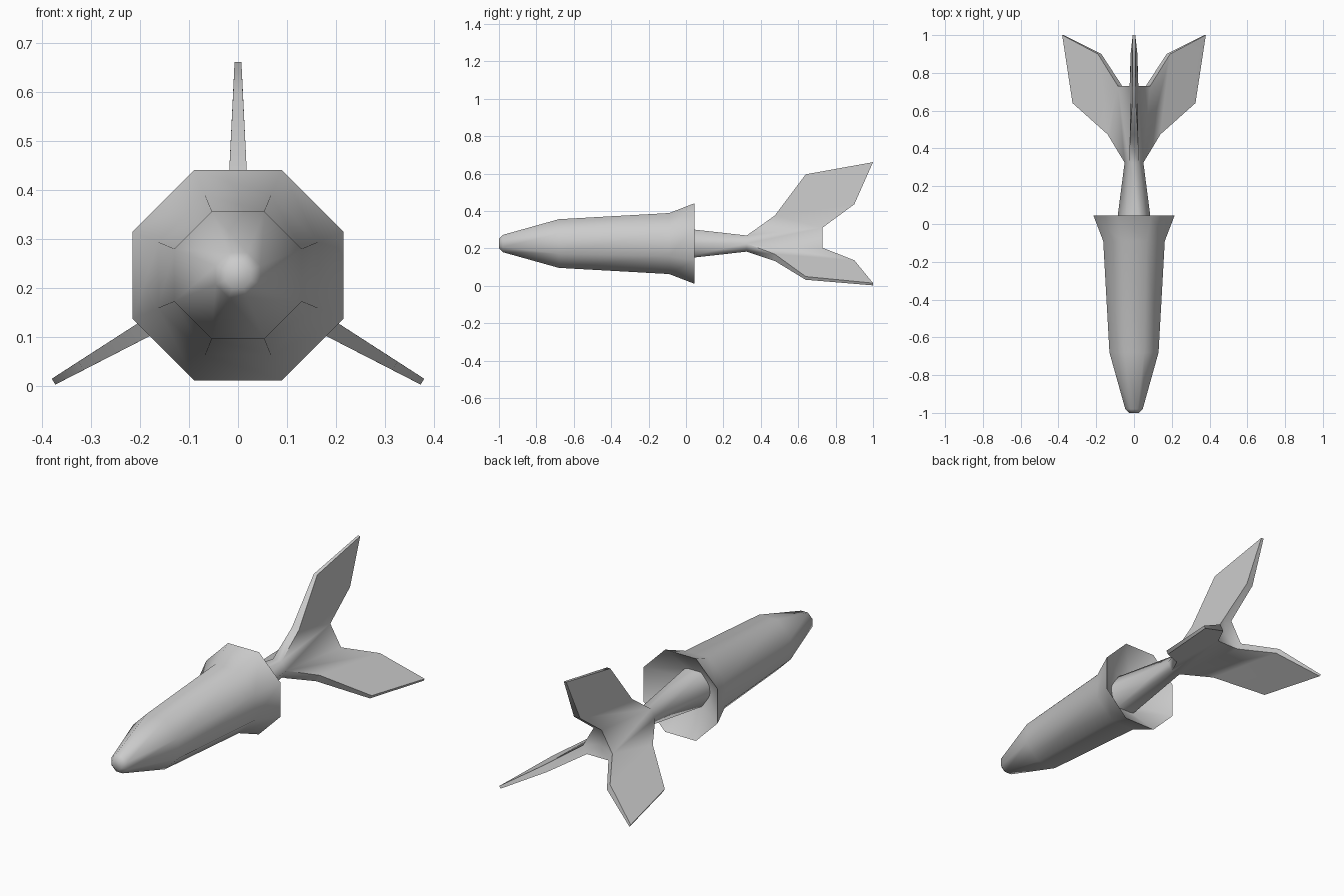
import bpy
import bmesh
from math import cos, sin, tan, pi, radians
from mathutils import Vector

cube = bpy.data.objects.get("Cube")
if cube:
    bpy.data.objects.remove(cube, do_unlink=True)

AXIS_Z = 0.226

grey = bpy.data.materials.new("plain_grey")
grey.use_nodes = True
grey.diffuse_color = (0.6, 0.6, 0.6, 1)
grey.node_tree.nodes["Principled BSDF"].inputs["Base Color"].default_value = (0.6, 0.6, 0.6, 1)


def finish(name, bm, angle):
    bmesh.ops.recalc_face_normals(bm, faces=bm.faces)
    mesh = bpy.data.meshes.new(name)
    bm.to_mesh(mesh)
    bm.free()
    mesh.materials.append(grey)
    obj = bpy.data.objects.new(name, mesh)
    bpy.context.collection.objects.link(obj)
    bpy.ops.object.select_all(action="DESELECT")
    obj.select_set(True)
    bpy.context.view_layer.objects.active = obj
    bpy.ops.object.shade_smooth_by_angle(angle=radians(angle))
    return obj


def point(bm, a, y, r, h):
    """Vertex at distance r from the axis along angle a, shifted sideways by h."""
    return bm.verts.new((r * cos(a) - h * sin(a), y, AXIS_Z + r * sin(a) + h * cos(a)))


def bridge(bm, a, b, skip=()):
    n = len(a)
    for i in range(n):
        if i not in skip:
            j = (i + 1) % n
            bm.faces.new((a[i], a[j], b[j], b[i]))


# Barrel: octagonal body with a rounded nose and a flared, hollow back
profile = [(-1.0, 0.026), (-0.98, 0.046), (-0.68, 0.13),
           (-0.09, 0.163), (0.045, 0.215), (-0.07, 0.085)]
bm = bmesh.new()
rings = [[point(bm, pi / 8 + k * pi / 4, y, r / cos(pi / 8), 0) for k in range(8)]
         for y, r in profile]
for a, b in zip(rings, rings[1:]):
    bridge(bm, a, b)
bm.faces.new(rings[0])
bm.faces.new(rings[-1])
finish("barrel", bm, 70)

# Tail: six-sided stem whose three narrow sides grow into fins
ANGLES = [pi / 2 + k * 2 * pi / 3 for k in range(3)]
stem = [(-0.075, 0.088, 0.088 * tan(pi / 6)), (0.325, 0.043, 0.025), (0.73, 0.085, 0.023)]
bm = bmesh.new()
rings = [[point(bm, a, y, r, s * h) for a in ANGLES for s in (-1, 1)]
         for y, r, h in stem]
bridge(bm, rings[0], rings[1])
bridge(bm, rings[1], rings[2], skip=(0, 2, 4))
bm.faces.new(rings[0])

# Slightly dished rear end
hub = bm.verts.new((0, 0.715, AXIS_Z))
for i in range(6):
    bm.faces.new((rings[2][i], rings[2][(i + 1) % 6], hub))

# Swept fins: (front y, front r, front half width, back y, back r, back half width)
sections = [(0.475, 0.15, 0.021, 0.90, 0.21, 0.018),
            (0.64, 0.37, 0.010, 1.0, 0.435, 0.007)]
for k, a in enumerate(ANGLES):
    i = 2 * k
    loop = [rings[1][i], rings[1][i + 1], rings[2][i + 1], rings[2][i]]
    for y0, r0, h0, y1, r1, h1 in sections:
        new = [point(bm, a, y0, r0, -h0), point(bm, a, y0, r0, h0),
               point(bm, a, y1, r1, h1), point(bm, a, y1, r1, -h1)]
        bridge(bm, loop, new)
        loop = new
    bm.faces.new(loop)
finish("stem_and_fins", bm, 70)
